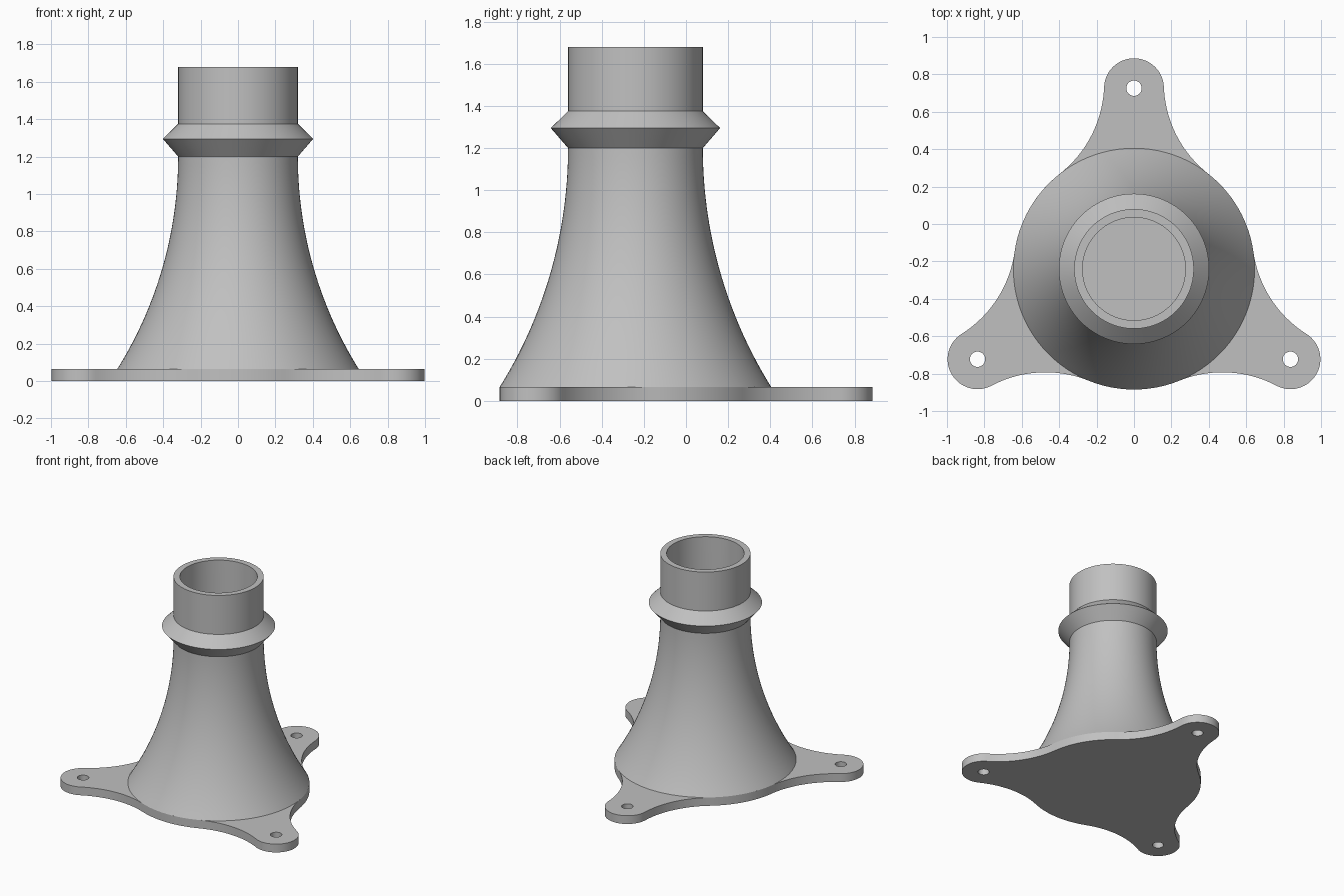
import bpy, bmesh
from math import radians, degrees, cos, sin, atan2, sqrt, pi
from mathutils import Vector, Matrix

cube = bpy.data.objects.get("Cube")
if cube:
    bpy.data.objects.remove(cube, do_unlink=True)

AXIS_Y = -0.24        # the tower axis sits forward of the centre
PLATE = 0.065         # plate thickness
BASE_R, NECK_R, BORE_R = 0.645, 0.32, 0.275
ARM, LOBE_R, HOLE_R = 0.966, 0.16, 0.041
NECK_Z, TOP_Z = 1.2, 1.68

grey = bpy.data.materials.new("plain grey")
grey.use_nodes = True
colour = (0.53, 0.53, 0.53, 1)
grey.diffuse_color = colour
grey.node_tree.nodes["Principled BSDF"].inputs["Base Color"].default_value = colour


def finish(obj):
    obj.data.materials.clear()
    obj.data.materials.append(grey)
    bpy.ops.object.select_all(action='DESELECT')
    obj.select_set(True)
    bpy.context.view_layer.objects.active = obj
    bpy.ops.object.shade_smooth_by_angle(angle=radians(30))


def arc(centre, radius, start, end, steps):
    """Points along a circular arc, angles in degrees."""
    angles = [radians(start + (end - start) * i / steps) for i in range(steps + 1)]
    return [Vector(centre) + radius * Vector((cos(a), sin(a))) for a in angles]


# Base plate outline: round hub blended into three rounded lugs
blend = 38  # angle off the arm where the hub meets the fillet
c = cos(radians(blend))
fillet_r = ((BASE_R**2 + ARM**2 - 2 * ARM * BASE_R * c - LOBE_R**2)
            / (2 * (LOBE_R - BASE_R + ARM * c)))
reach = BASE_R + fillet_r
centre = Vector((reach * c, -reach * sin(radians(blend))))
to_lug = Vector((ARM, 0)) - centre
lug_angle = degrees(atan2(to_lug.y, to_lug.x))
fillet = arc(centre, fillet_r, 180 - blend, lug_angle, 20)
tip = arc((ARM, 0), LOBE_R, lug_angle - 180, 180 - lug_angle, 28)
mirrored = [Vector((p.x, -p.y)) for p in reversed(fillet)]
hub = arc((0, 0), BASE_R, blend, 120 - blend, 14)
section = fillet + tip[1:-1] + mirrored + hub[1:-1]

curve = bpy.data.curves.new("base_plate", 'CURVE')
curve.dimensions = '2D'
curve.fill_mode = 'BOTH'
curve.extrude = PLATE / 2


def add_loop(points):
    spline = curve.splines.new('POLY')
    spline.points.add(len(points) - 1)
    for dot, p in zip(spline.points, points):
        dot.co = (p.x, p.y, 0, 1)
    spline.use_cyclic_u = True


outline = []
for k in range(3):
    turn = Matrix.Rotation(radians(90 + 120 * k), 2)
    outline += [turn @ p for p in section]
    add_loop(arc(turn @ Vector((ARM, 0)), HOLE_R, 0, 348.75, 31))   # bolt hole
add_loop(outline)

plate = bpy.data.objects.new("base_plate", curve)
plate.location = (0, AXIS_Y, PLATE / 2)
bpy.context.collection.objects.link(plate)
bpy.ops.object.select_all(action='DESELECT')
plate.select_set(True)
bpy.context.view_layer.objects.active = plate
bpy.ops.object.convert(target='MESH')
plate = bpy.context.view_layer.objects.active
bm = bmesh.new()
bm.from_mesh(plate.data)
bmesh.ops.remove_doubles(bm, verts=bm.verts, dist=0.0005)
bmesh.ops.recalc_face_normals(bm, faces=bm.faces)
bm.to_mesh(plate.data)
bm.free()
finish(plate)

# Flared hollow tower with a ridged collar and a straight spigot
height, spread = NECK_Z - PLATE, BASE_R - NECK_R
flare_r = (spread**2 + height**2) / (2 * spread)


def flare(neck, steps=28):
    """Radius and height pairs from the plate up to the neck."""
    zs = [PLATE + height * i / steps for i in range(steps + 1)]
    return [(neck + flare_r - sqrt(flare_r**2 - (NECK_Z - z)**2), z) for z in zs]


collar = [(0.402, 1.295), (NECK_R, 1.375)]
rim = [(NECK_R, TOP_Z), (BORE_R, TOP_Z)]
profile = flare(NECK_R) + collar + rim + flare(BORE_R)[::-1]

bm = bmesh.new()
verts = [bm.verts.new((r, 0, z)) for r, z in profile]
edges = [bm.edges.new(pair) for pair in zip(verts, verts[1:])]
bmesh.ops.spin(bm, geom=verts + edges, cent=(0, 0, 0), axis=(0, 0, 1),
               angle=2 * pi, steps=96, use_merge=False)
bmesh.ops.remove_doubles(bm, verts=bm.verts, dist=0.0005)
bmesh.ops.recalc_face_normals(bm, faces=bm.faces)
# Turn the shell so its rim faces upward
rim_face = max(bm.faces, key=lambda f: f.calc_center_median().z)
if rim_face.normal.z < 0:
    bmesh.ops.reverse_faces(bm, faces=bm.faces)
mesh = bpy.data.meshes.new("flared_tower")
bm.to_mesh(mesh)
bm.free()
tower = bpy.data.objects.new("flared_tower", mesh)
tower.location = (0, AXIS_Y, 0)
bpy.context.collection.objects.link(tower)
finish(tower)
